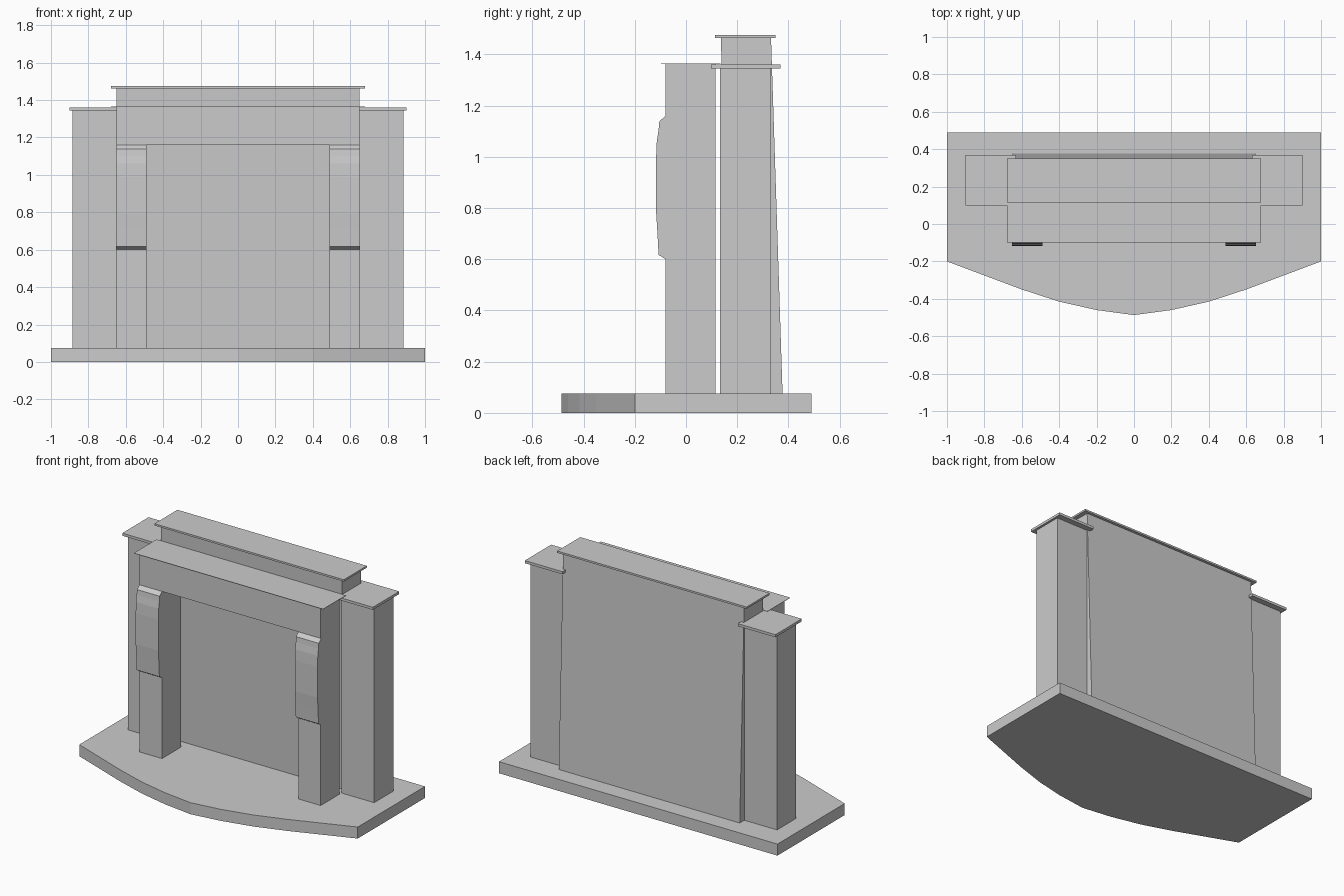
import bpy, bmesh

if "Cube" in bpy.data.objects:
    bpy.data.objects.remove(bpy.data.objects["Cube"])


def prism(name, profile, axis, lo, hi):
    """Extrude a 2D profile: axis 'z' takes (x, y), axis 'x' takes (y, z)."""
    bm = bmesh.new()

    def place(p, t):
        return (p[0], p[1], t) if axis == 'z' else (t, p[0], p[1])
    face = bm.faces.new([bm.verts.new(place(p, lo)) for p in profile])
    ext = bmesh.ops.extrude_face_region(bm, geom=[face])
    for v in ext['geom']:
        if isinstance(v, bmesh.types.BMVert):
            v.co['xyz'.index(axis)] = hi
    bmesh.ops.recalc_face_normals(bm, faces=bm.faces)
    mesh = bpy.data.meshes.new(name)
    bm.to_mesh(mesh)
    bm.free()
    ob = bpy.data.objects.new(name, mesh)
    bpy.context.collection.objects.link(ob)
    return ob


def box(name, x0, x1, y0, y1, z0, z1):
    return prism(name, [(x0, y0), (x1, y0), (x1, y1), (x0, y1)], 'z', z0, z1)


def mirrored(ob):
    ob.modifiers.new("mirror_x", 'MIRROR').use_axis[0] = True
    return ob


BASE = 0.075

# Hearth slab with bowed front
bow = [(0.2, -0.46), (0.4, -0.415), (0.6, -0.35), (0.8, -0.275), (1, -0.2)]
hearth = [(-x, y) for x, y in reversed(bow)] + [(0, -0.487)] + bow
prism("hearth", hearth + [(1, 0.49), (-1, 0.49)], 'z', 0, BASE)

# Chimney breast, leaning slightly forward toward the top, and its cap
prism("chimney_breast", [(0.18, BASE), (0.377, BASE), (0.332, 1.463), (0.136, 1.463)],
      'x', -0.65, 0.65)
box("chimney_cap", -0.68, 0.68, 0.114, 0.35, 1.463, 1.475)

# Side pillars with caps
mirrored(box("side_pillar", 0.65, 0.885, 0.133, 0.33, BASE, 1.344))
mirrored(box("side_pillar_cap", 0.63, 0.9, 0.098, 0.368, 1.344, 1.361))

# Mantel surround: lintel, legs and thin shelf
box("lintel", -0.65, 0.65, -0.08, 0.115, 1.16, 1.363)
mirrored(box("mantel_leg", 0.49, 0.65, -0.08, 0.115, BASE, 1.16))
box("mantel_shelf", -0.68, 0.68, -0.098, 0.135, 1.363, 1.365)

# Curved corbels on the legs
corbel = [(-0.08, 1.16), (-0.104, 1.138), (-0.107, 1.105), (-0.114, 1.06),
          (-0.117, 0.99), (-0.117, 0.79), (-0.112, 0.71), (-0.107, 0.617), (-0.08, 0.6)]
mirrored(prism("corbel", corbel, 'x', 0.49, 0.653))
